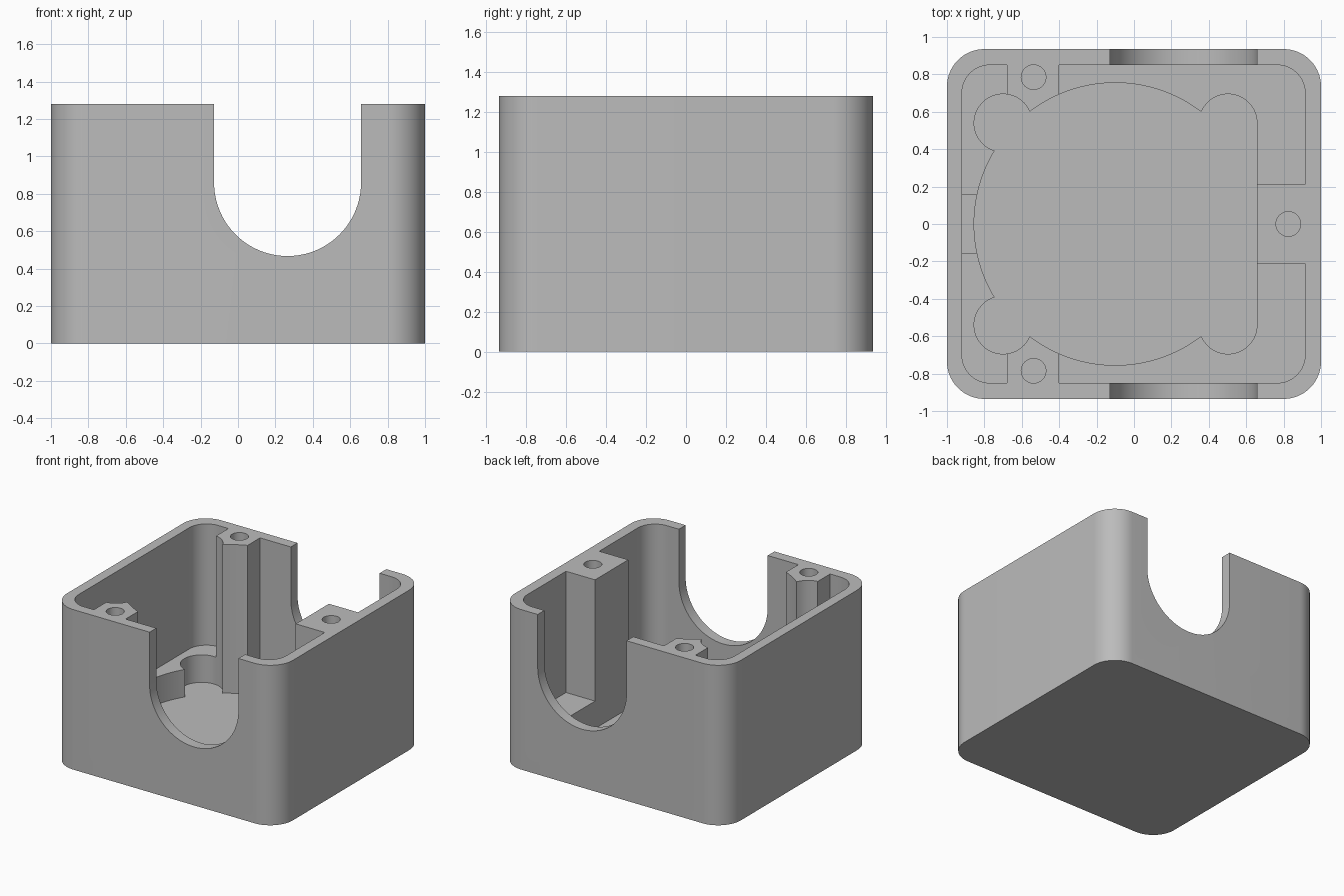
import bpy, bmesh
from math import sin, cos, radians

if "Cube" in bpy.data.objects:
    bpy.data.objects.remove(bpy.data.objects["Cube"], do_unlink=True)

WIDTH, DEPTH, HEIGHT = 1.0, 0.935, 1.28   # half width, half depth, full height
FLOOR, LEDGE = 0.09, 0.31


def arc(cx, cy, r, a, b, n=16):
    angles = [radians(a + (b - a) * i / n) for i in range(n + 1)]
    return [(cx + r * cos(t), cy + r * sin(t)) for t in angles]


def mirrored(half):
    """Close an upper half outline with its reflection across the x axis."""
    return half + [(x, -y) for x, y in reversed(half) if abs(y) > 1e-5]


def prism(name, outline, lo, hi, along_y=False):
    """Extrude an outline from lo to hi, along z or along y."""
    bm = bmesh.new()
    place = (lambda p: (p[0], lo, p[1])) if along_y else (lambda p: (p[0], p[1], lo))
    face = bm.faces.new([bm.verts.new(place(p)) for p in outline])
    top = bmesh.ops.extrude_face_region(bm, geom=[face])["geom"]
    move = (0, hi - lo, 0) if along_y else (0, 0, hi - lo)
    bmesh.ops.translate(bm, vec=move, verts=[v for v in top if isinstance(v, bmesh.types.BMVert)])
    bmesh.ops.remove_doubles(bm, verts=bm.verts, dist=1e-5)
    bmesh.ops.recalc_face_normals(bm, faces=bm.faces)
    mesh = bpy.data.meshes.new(name)
    bm.to_mesh(mesh)
    bm.free()
    obj = bpy.data.objects.new(name, mesh)
    bpy.context.collection.objects.link(obj)
    return obj


def cut(body, cutter):
    cutter.hide_render = True
    bpy.context.view_layer.objects.active = body
    mod = body.modifiers.new("cut", "BOOLEAN")
    mod.operation, mod.solver, mod.object = "DIFFERENCE", "EXACT", cutter
    bpy.ops.object.modifier_apply(modifier=mod.name)
    bpy.data.objects.remove(cutter, do_unlink=True)


# Outer block with rounded vertical corners
r = 0.2
housing = prism("housing", mirrored(
    arc(WIDTH - r, DEPTH - r, r, 0, 90) + arc(r - WIDTH, DEPTH - r, r, 90, 180)), 0, HEIGHT)

# Main cavity, with notches that leave the three screw posts standing
r = 0.15
cavity = mirrored(
    [(0.6, 0.21), (0.915, 0.21)] + arc(0.915 - r, 0.85 - r, r, 0, 90)
    + [(-0.4, 0.85), (-0.4, 0.6), (-0.68, 0.6), (-0.68, 0.85)]
    + arc(r - 0.92, 0.85 - r, r, 90, 180))
cut(housing, prism("cavity_cutter", cavity, LEDGE, HEIGHT + 0.1))

# Lobed pocket through the ledge, trimming the inner sides of the posts
pocket = mirrored(
    arc(0.503, 0.54, 0.155, 0, 157)
    + arc(-0.1, 0, 0.755, 52.6, 127.4, 32)[1:-1]
    + arc(-0.7, 0.54, 0.155, 23, 253, 24)
    + arc(-0.1, 0, 0.755, 148.6, 180, 14)[1:])
cut(housing, prism("pocket_cutter", pocket, FLOOR, HEIGHT + 0.2))

# Shallow slot in the ledge
slot = [(-0.92, -0.155), (-0.8, -0.155), (-0.8, 0.155), (-0.92, 0.155)]
cut(housing, prism("slot_cutter", slot, LEDGE - 0.08, LEDGE + 0.2))

# U-shaped openings in the front and back walls
opening = arc(0.265, 0.86, 0.393, 180, 360, 40) + [(0.658, 1.5), (-0.128, 1.5)]
cut(housing, prism("opening_cutter", opening, -1.2, 1.2, along_y=True))

# Screw holes
for x, y in ((-0.537, 0.785), (-0.537, -0.785), (0.825, 0)):
    cut(housing, prism("hole_cutter", arc(x, y, 0.066, 0, 360, 32)[:-1], HEIGHT - 0.5, HEIGHT + 0.1))

# Material and shading
grey = bpy.data.materials.new("light grey plastic")
grey.use_nodes = True
colour = (0.5, 0.5, 0.5, 1)
grey.diffuse_color = colour
grey.node_tree.nodes["Principled BSDF"].inputs["Base Color"].default_value = colour
housing.data.materials.clear()
housing.data.materials.append(grey)
for poly in housing.data.polygons:
    poly.material_index = 0

for obj in bpy.context.selected_objects:
    obj.select_set(False)
housing.select_set(True)
bpy.context.view_layer.objects.active = housing
bpy.ops.object.shade_smooth_by_angle(angle=radians(30))
